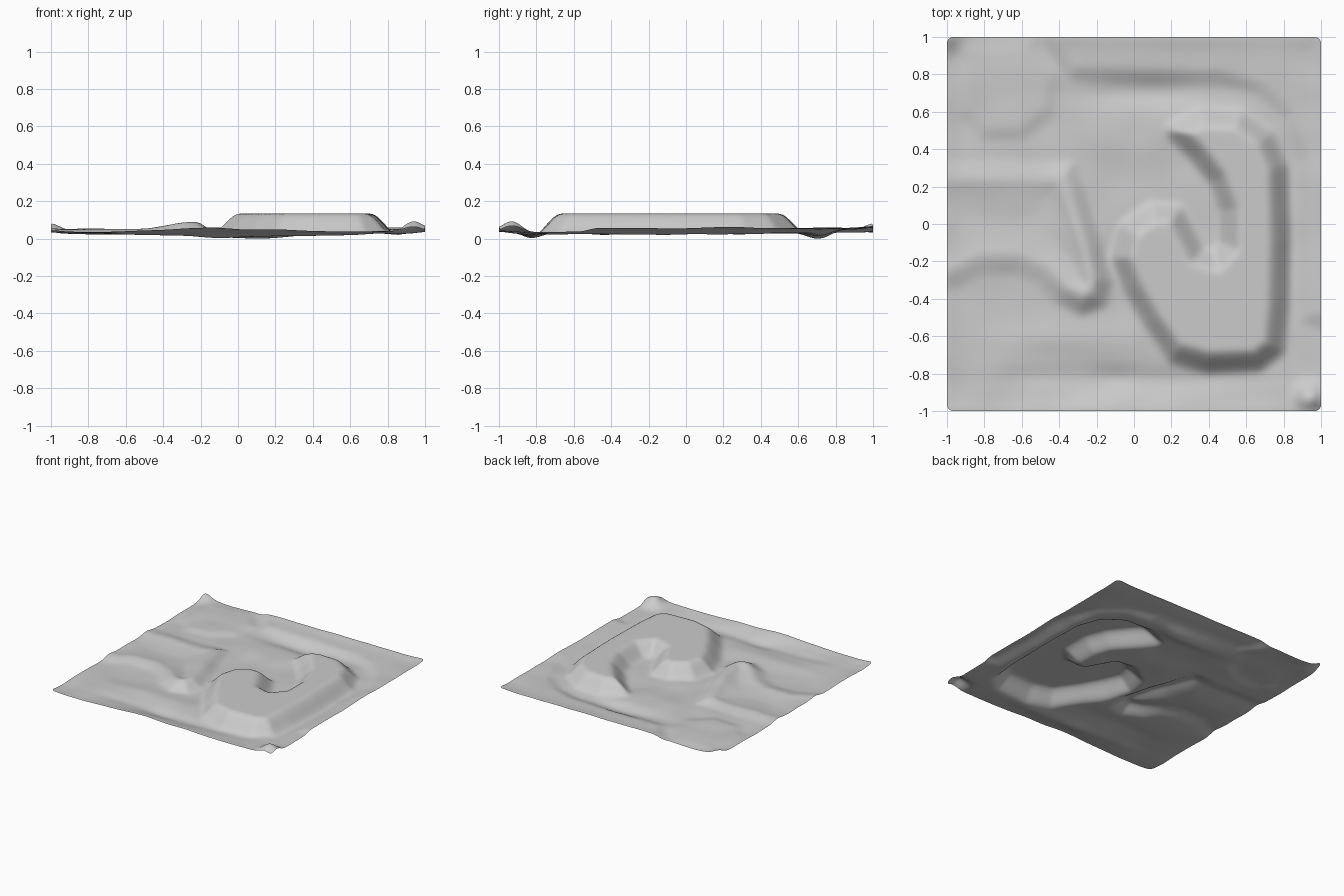
import bpy, bmesh, math
from mathutils import Vector, noise

N = 150  # grid cells per side


def smooth(t):
    t = min(1.0, max(0.0, t))
    return t * t * (3 - 2 * t)


def depth_inside(x, y, poly):
    """Signed distance to a polygon outline, positive inside."""
    best, inside = 9.0, False
    for i in range(len(poly)):
        ax, ay = poly[i - 1]
        bx, by = poly[i]
        dx, dy = bx - ax, by - ay
        t = ((x - ax) * dx + (y - ay) * dy) / (dx * dx + dy * dy)
        t = min(1.0, max(0.0, t))
        best = min(best, math.hypot(x - ax - t * dx, y - ay - t * dy))
        if (ay > y) != (by > y) and x < ax + (y - ay) * dx / dy:
            inside = not inside
    return best if inside else -best


# flat-topped mesa with a curled bay on its north-west side
MESA = [(0.22, 0.50), (0.36, 0.57), (0.56, 0.56), (0.70, 0.46), (0.77, 0.30),
        (0.78, -0.10), (0.77, -0.45), (0.75, -0.66), (0.66, -0.73), (0.40, -0.74),
        (0.22, -0.69), (0.10, -0.52), (0.0, -0.34), (-0.07, -0.18), (-0.03, -0.03),
        (0.10, 0.06), (0.22, 0.05), (0.28, -0.06), (0.34, -0.17), (0.44, -0.20),
        (0.51, -0.12), (0.51, 0.08), (0.45, 0.24), (0.34, 0.38)]
# headland with a steep south side
HEADLAND = [(-1.2, -0.35), (-0.94, -0.30), (-0.82, -0.23), (-0.62, -0.23),
            (-0.50, -0.28), (-0.40, -0.39), (-0.28, -0.45), (-0.18, -0.41),
            (-0.15, -0.30), (-0.20, -0.12), (-0.35, 0.3), (-1.2, 0.3)]
# outer bank beyond the channel to the north and east
BANK = [(-0.52, 1.2), (-0.44, 0.93), (-0.33, 0.80), (-0.1, 0.79), (0.45, 0.78),
        (0.66, 0.72), (0.82, 0.58), (0.90, 0.35), (0.92, -0.5), (1.2, -0.6), (1.2, 1.2)]
# low terrace in the north-west
TERRACE = [(-0.93, 0.95), (-0.92, 0.6), (-0.80, 0.48), (-0.60, 0.48),
           (-0.45, 0.60), (-0.42, 0.80), (-0.55, 0.97)]

# soft mounds and hollows: x, y, x size, y size, height
MOUNDS = [
    (0.94, -0.93, 0.07, 0.07, 0.068),
    (-1.0, 1.0, 0.07, 0.07, 0.040),
    (1.0, 1.0, 0.12, 0.10, 0.010),
    (-1.0, -1.0, 0.09, 0.09, 0.010),
    (-0.1, -0.83, 0.14, 0.07, -0.022),
    (0.3, -0.83, 0.40, 0.06, -0.016),
    (-0.5, -0.82, 0.25, 0.06, -0.012),
    (-0.1, -1.0, 0.45, 0.09, 0.016),
    (0.84, -0.2, 0.05, 0.50, -0.012),
    (0.1, 0.70, 0.40, 0.07, -0.026),
    (-0.70, -0.45, 0.18, 0.12, -0.008),
    (-0.08, -0.40, 0.08, 0.15, -0.008),
    (-0.15, 0.45, 0.20, 0.12, 0.008),
    (0.20, 0.25, 0.15, 0.12, -0.006),
    (-0.45, -0.62, 0.40, 0.08, 0.010),
]


def height(x, y):
    z = 0.05
    for mx, my, sx, sy, h in MOUNDS:
        z += h * math.exp(-((x - mx) / sx) ** 2 - ((y - my) / sy) ** 2)
    d = depth_inside(x, y, HEADLAND)
    crest = 0.022 + 0.038 * math.exp(-((x + 0.25) / 0.16) ** 2)
    z += crest * smooth((d + 0.06) / 0.13) * math.exp(-max(0, d - 0.08) / 0.12)
    z += 0.022 * smooth((depth_inside(x, y, BANK) + 0.05) / 0.11)
    z += 0.014 * smooth((depth_inside(x, y, TERRACE) + 0.05) / 0.10)
    # upturned outer rim
    edge = 1 - max(abs(x), abs(y))
    z += 0.008 * math.exp(-(edge / 0.05) ** 2)
    z += 0.008 * noise.noise(Vector((x * 4.5, y * 4.5, 3.1)))
    # the mesa swallows the ground beneath it
    m = smooth((depth_inside(x, y, MESA) + 0.075) / 0.145)
    return z * (1 - m) + 0.155 * m


# sample the ground, then soften creases
H = [[height(-1 + 2 * i / N, -1 + 2 * j / N) for i in range(N + 1)] for j in range(N + 1)]
for _ in range(3):
    H = [[(H[j][i] * 2 + H[max(j - 1, 0)][i] + H[min(j + 1, N)][i]
           + H[j][max(i - 1, 0)] + H[j][min(i + 1, N)]) / 6
          for i in range(N + 1)] for j in range(N + 1)]
low = min(min(row) for row in H)

# terrain sheet with slightly rounded corners
bm = bmesh.new()
R = 0.035


def corner(x, y):
    cx, cy = abs(x) - (1 - R), abs(y) - (1 - R)
    if cx > 0 and cy > 0:
        k = max(cx, cy) / math.hypot(cx, cy)
        x = math.copysign(1 - R + cx * k, x)
        y = math.copysign(1 - R + cy * k, y)
    return x, y


grid = [[bm.verts.new((*corner(-1 + 2 * i / N, -1 + 2 * j / N), H[j][i] - low))
         for i in range(N + 1)] for j in range(N + 1)]
for j in range(N):
    for i in range(N):
        f = bm.faces.new((grid[j][i], grid[j][i + 1], grid[j + 1][i + 1], grid[j + 1][i]))
        f.smooth = True
mesh = bpy.data.meshes.new("terrain")
bm.to_mesh(mesh)
bm.free()

mat = bpy.data.materials.new("stone grey")
mat.diffuse_color = (0.6, 0.6, 0.6, 1)
mesh.materials.append(mat)
terrain = bpy.data.objects.new("terrain", mesh)
bpy.context.collection.objects.link(terrain)
